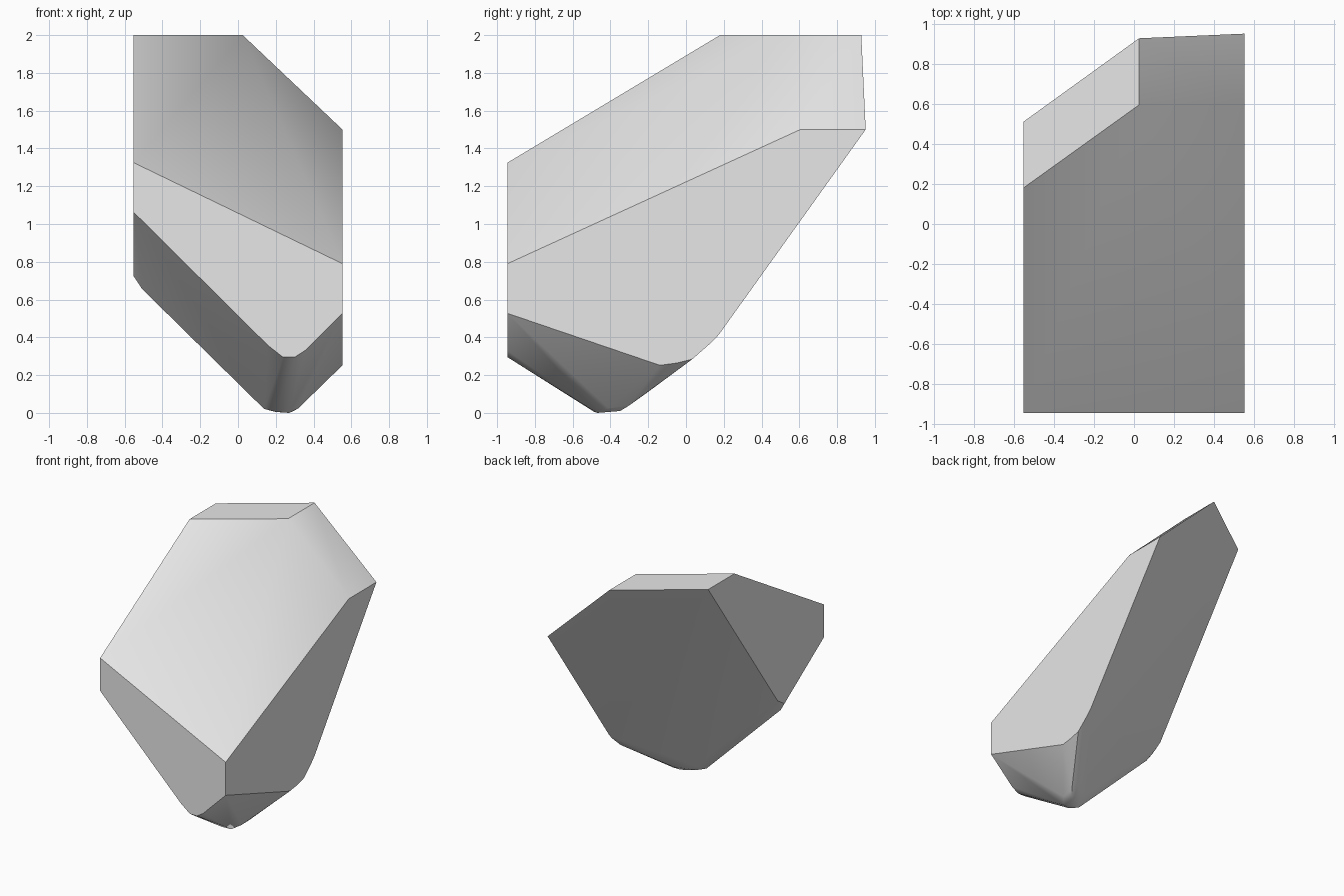
import bpy
import bmesh
from math import radians

cube = bpy.data.objects.get("Cube")
if cube:
    bpy.data.objects.remove(cube, do_unlink=True)

SIDE = 0.553    # half width
FRONT = -0.945  # front plane


def back_y(x, z, inset=0.0):
    """Depth of the slanted flat back at a given x and z."""
    return -0.522 - inset + 0.722 * x + 0.716 * z


# Flat top and the upper right slope
points = [(-SIDE, 0.18, 2), (0.025, 0.595, 2), (SIDE, 0.605, 1.5)]
points += [(x, back_y(x, z), z) for x, z in ((-SIDE, 2), (0.025, 2), (SIDE, 1.5))]

# Front face with its rounded V-shaped lower edge
front_outline = [(-SIDE, 1.325), (SIDE, 0.79), (SIDE, 0.527), (0.355, 0.33),
                 (0.3, 0.295), (0.238, 0.295), (0.16, 0.356), (-SIDE, 1.063)]
points += [(x, FRONT, z) for x, z in front_outline]

# Rounded lower rim of the back: flat edge, then a slightly inset row below it
for x, z in ((-SIDE, 0.78), (-0.49, 0.71), (0.16, 0.07), (0.22, 0.045),
             (0.29, 0.065), (0.33, 0.105), (SIDE, 0.415)):
    points.append((x, back_y(x, z), z))
for x, z in ((-SIDE, 0.725), (-0.508, 0.656), (0.138, 0.021), (0.2, 0.005),
             (0.295, 0.01), (0.33, 0.037), (SIDE, 0.285)):
    points.append((x, back_y(x, z, 0.047), z))

# Underside row and the rounded corner of the right face
points += [(-SIDE, -0.5, 0.757), (-0.5, -0.52, 0.705), (0.14, -0.49, 0.045),
           (0.2, -0.487, 0.006), (0.27, -0.47, 0.0), (0.32, -0.41, 0.025),
           (SIDE, 0.137, 0.375), (SIDE, -0.048, 0.264), (SIDE, -0.138, 0.252)]

# Wrap the corner points in a faceted shell and merge flat triangles
bm = bmesh.new()
for p in points:
    bm.verts.new(p)
hull = bmesh.ops.convex_hull(bm, input=bm.verts[:])
bmesh.ops.delete(bm, geom=[v for v in bm.verts if not v.link_faces], context='VERTS')
bmesh.ops.dissolve_limit(bm, angle_limit=radians(2.5), verts=bm.verts[:], edges=bm.edges[:])
bmesh.ops.recalc_face_normals(bm, faces=bm.faces[:])
mesh = bpy.data.meshes.new("rock")
bm.to_mesh(mesh)
bm.free()

rock = bpy.data.objects.new("rock", mesh)
bpy.context.collection.objects.link(rock)

# Plain grey stone
stone = bpy.data.materials.new("light_grey_stone")
stone.use_nodes = True
grey = (0.8, 0.8, 0.8, 1)
stone.diffuse_color = grey
stone.node_tree.nodes["Principled BSDF"].inputs["Base Color"].default_value = grey
mesh.materials.append(stone)

# Smooth the rounded rims and keep the main edges crisp
bpy.ops.object.select_all(action='DESELECT')
rock.select_set(True)
bpy.context.view_layer.objects.active = rock
bpy.ops.object.shade_smooth_by_angle(angle=radians(32))
